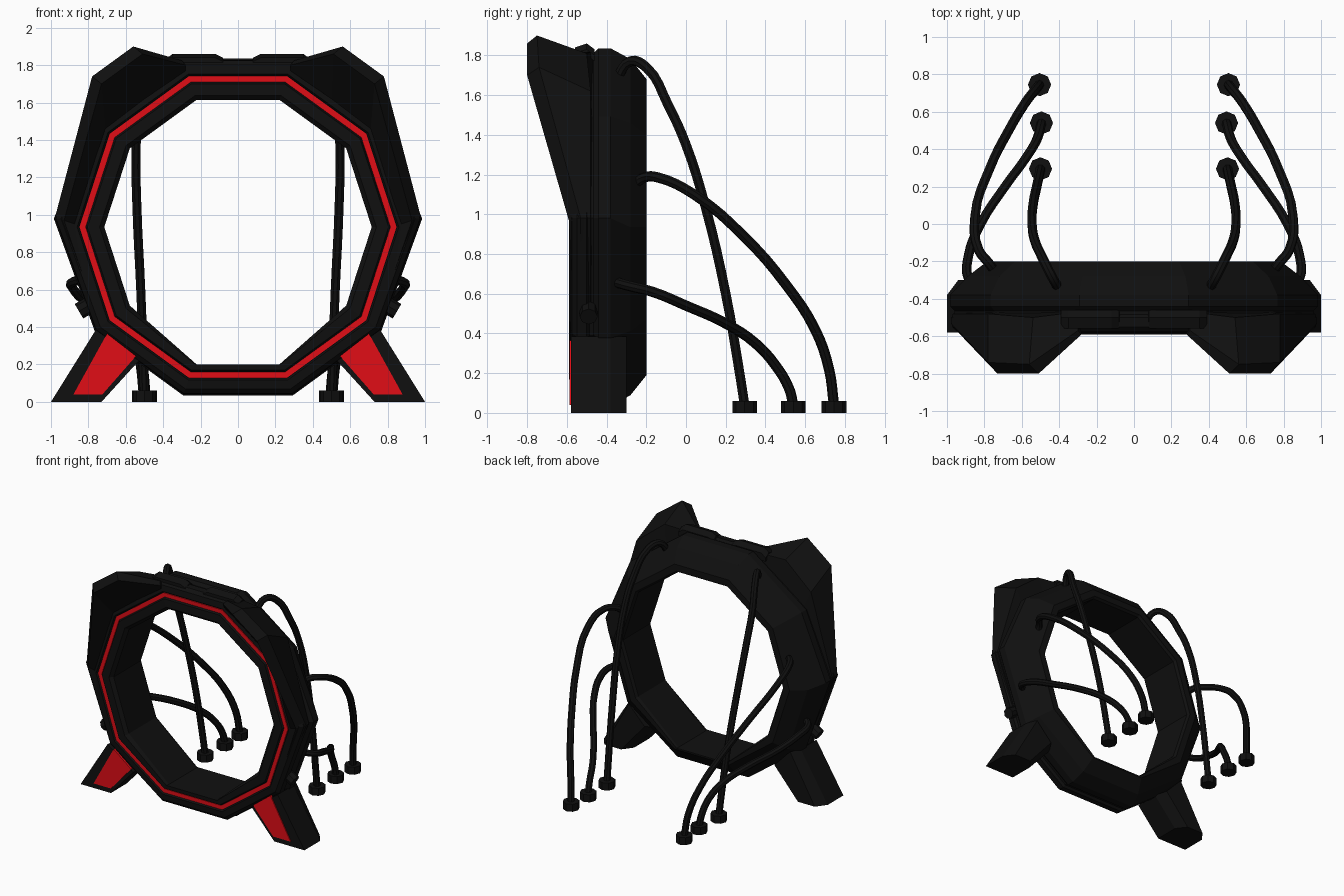
import bpy, bmesh
from math import cos, sin, pi
from mathutils import Vector

if "Cube" in bpy.data.objects:
    bpy.data.objects.remove(bpy.data.objects["Cube"])


def material(name, colour):
    m = bpy.data.materials.new(name)
    m.diffuse_color = colour
    m.use_nodes = True
    m.node_tree.nodes["Principled BSDF"].inputs["Base Color"].default_value = m.diffuse_color
    return m


BLACK = material("black", (0.005, 0.005, 0.005, 1))
RED = material("red", (0.75, 0.004, 0.008, 1))


def finish(bm, name, mat):
    bmesh.ops.recalc_face_normals(bm, faces=bm.faces)
    me = bpy.data.meshes.new(name)
    bm.to_mesh(me)
    bm.free()
    me.materials.append(mat)
    ob = bpy.data.objects.new(name, me)
    bpy.context.collection.objects.link(ob)
    return ob


def loft(name, sections, mat, closed=False):
    """Skin matching loops of points; cap the ends unless closed."""
    bm = bmesh.new()
    loops = [[bm.verts.new(p) for p in s] for s in sections]
    n, k = len(loops), len(loops[0])
    for i in range(n if closed else n - 1):
        a, b = loops[i], loops[(i + 1) % n]
        for j in range(k):
            bm.faces.new((a[j], a[(j + 1) % k], b[(j + 1) % k], b[j]))
    if not closed:
        bm.faces.new(loops[0])
        bm.faces.new(loops[-1])
    return finish(bm, name, mat)


def ring(name, profile, mat):
    """Ten-sided ring from a (radius, y) profile."""
    sections = []
    for i in range(10):
        a = i * pi / 5
        loop = []
        for r, y in profile:
            x, z = r * cos(a), 0.935 + r * sin(a)
            if i in (7, 8) and r < 0.78:      # thinner bottom bar
                z = min(0.2, z) if r > 0.75 else 0.2
            if i in (0, 5) and r > 0.9:       # wider side corners
                x, z = x * 1.04, 0.98
            loop.append((x, y, z))
        sections.append(loop)
    return loft(name, sections, mat, closed=True)


def prism(name, outlines, mat, s):
    """Loft of (y, [(x, z)...]) outlines on side s."""
    return loft(name, [[(s * x, y, z) for x, z in o] for y, o in outlines], mat)


# Main ring with recessed front channel and outer groove
ring("main_ring", [
    (0.715, -0.22), (0.715, -0.565), (0.74, -0.59), (0.805, -0.588),
    (0.815, -0.568), (0.85, -0.568), (0.86, -0.582), (0.91, -0.575),
    (0.936, -0.55), (0.94, -0.50), (0.922, -0.485), (0.922, -0.465),
    (0.947, -0.44), (0.947, -0.38), (0.89, -0.28), (0.785, -0.20),
    (0.73, -0.20)], BLACK)

# Red light strip in the channel
ring("light_strip", [(0.815, -0.56), (0.815, -0.576),
                     (0.848, -0.576), (0.848, -0.56)], RED)

# Cable paths (x, y, z), from the ring down to a floor plug
CABLES = {
    "upper": [(.40, -.35, 1.68), (.44, -.28, 1.77), (.48, -.20, 1.74),
              (.53, -.09, 1.55), (.545, 0, 1.35), (.54, .10, 1.03),
              (.52, .20, .60), (.505, .27, .20), (.50, .295, .04)],
    "middle": [(.74, -.26, 1.15), (.775, -.21, 1.185), (.83, -.14, 1.185),
               (.85, .04, 1.10), (.77, .30, .88), (.67, .50, .65),
               (.58, .65, .42), (.525, .72, .22), (.505, .745, .04)],
    "lower": [(.81, -.36, .66), (.885, -.29, .64), (.885, -.17, .61),
              (.82, 0, .54), (.69, .20, .45), (.58, .35, .35),
              (.52, .45, .24), (.50, .52, .12), (.495, .54, .04)],
}


def cable(name, points):
    cu = bpy.data.curves.new(name, "CURVE")
    cu.dimensions = "3D"
    cu.bevel_depth = 0.026
    cu.bevel_resolution = 2
    cu.resolution_u = 4
    cu.use_fill_caps = True
    sp = cu.splines.new("BEZIER")
    sp.bezier_points.add(len(points) - 1)
    for bp, p in zip(sp.bezier_points, points):
        bp.co = p
        bp.handle_left_type = bp.handle_right_type = "AUTO"
    cu.materials.append(BLACK)
    ob = bpy.data.objects.new(name, cu)
    bpy.context.collection.objects.link(ob)
    bpy.ops.object.select_all(action="DESELECT")
    ob.select_set(True)
    bpy.context.view_layer.objects.active = ob
    bpy.ops.object.convert(target="MESH")
    bpy.ops.object.shade_smooth_by_angle()


for s, side in ((1, "right"), (-1, "left")):
    # Shoulder armour: sections sweep from the top bar round to the side
    shoulder = [
        [(.28, -.47, 1.76), (.28, -.58, 1.77), (.28, -.59, 1.80),
         (.30, -.57, 1.825), (.30, -.47, 1.82)],
        [(.50, -.47, 1.62), (.50, -.58, 1.62), (.51, -.80, 1.86),
         (.56, -.75, 1.90), (.54, -.50, 1.81)],
        [(.71, -.47, 1.46), (.71, -.58, 1.46), (.73, -.80, 1.70),
         (.78, -.74, 1.74), (.78, -.48, 1.62)],
        [(.87, -.47, .95), (.87, -.58, .95), (.93, -.59, .97),
         (.98, -.53, .98), (.97, -.48, .98)],
        [(.75, -.47, .46), (.75, -.56, .46), (.755, -.565, .46),
         (.77, -.53, .46), (.77, -.48, .46)],
    ]
    loft(side + "_shoulder",
         [[(s * x, y, z) for x, y, z in sec] for sec in shoulder], BLACK)

    # Raised block on the top bar
    block = [(.07, 1.80), (.08, 1.84), (.12, 1.86), (.35, 1.86), (.39, 1.83), (.39, 1.80)]
    prism(side + "_top_block", [(-.56, [(x, z - .02) for x, z in block]),
                                (-.50, block),
                                (-.46, [(x, z - .03) for x, z in block])], BLACK, s)

    # Splayed leg, narrower at the back, with a red front panel
    full = [(.76, .385), (1.0, 0), (.73, 0), (.53, .22)]
    back = [(.72, .385), (.94, 0), (.79, 0), (.58, .24)]
    prism(side + "_leg", [(-.58, full), (-.38, full), (-.30, back)], BLACK, s)
    panel = [(.70, .365), (.88, .04), (.725, .04), (.545, .245)]
    prism(side + "_leg_panel", [(-.587, panel), (-.57, panel)], RED, s)

    # Small connector stub low on the side of the ring
    bm = bmesh.new()
    bmesh.ops.create_cone(bm, cap_ends=True, segments=8,
                          radius1=.045, radius2=.045, depth=.14)
    rot = Vector((s * .85, 0, -.5)).to_track_quat("Z", "Y").to_matrix()
    bmesh.ops.rotate(bm, verts=bm.verts, matrix=rot)
    bmesh.ops.translate(bm, verts=bm.verts, vec=(s * .79, -.49, .52))
    finish(bm, side + "_side_stub", BLACK)

    # Cables and their octagonal floor plugs
    for level, path in CABLES.items():
        cable(f"{side}_{level}_cable", [(s * x, y, z) for x, y, z in path])
        bm = bmesh.new()
        bmesh.ops.create_cone(bm, cap_ends=True, segments=8,
                              radius1=.062, radius2=.062, depth=.06)
        x, y, _ = path[-1]
        bmesh.ops.translate(bm, verts=bm.verts, vec=(s * x, y, .03))
        finish(bm, f"{side}_{level}_floor_plug", BLACK)
